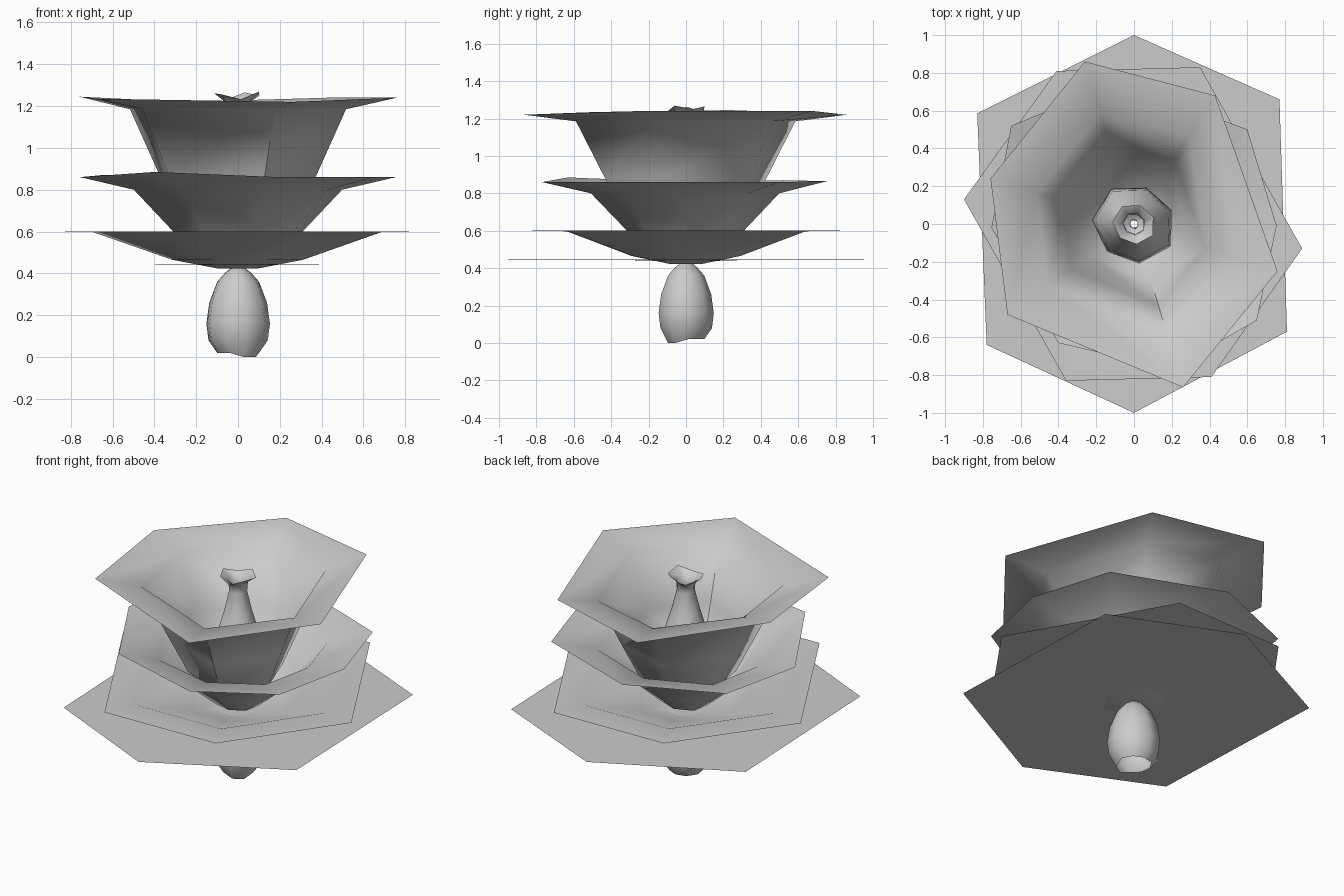
import bpy, bmesh, math

if "Cube" in bpy.data.objects:
    bpy.data.objects.remove(bpy.data.objects["Cube"])


def loft(name, rings, angle=40):
    """Skin quads between equal-length closed rings of points."""
    bm = bmesh.new()
    loops = [[bm.verts.new(p) for p in ring] for ring in rings]
    n = len(loops[0])
    for a, b in zip(loops, loops[1:]):
        for i in range(n):
            j = (i + 1) % n
            bm.faces.new((a[i], a[j], b[j], b[i]))
    me = bpy.data.meshes.new(name)
    bm.to_mesh(me)
    bm.free()
    ob = bpy.data.objects.new(name, me)
    bpy.context.collection.objects.link(ob)
    bpy.ops.object.select_all(action='DESELECT')
    bpy.context.view_layer.objects.active = ob
    ob.select_set(True)
    bpy.ops.object.shade_smooth_by_angle(angle=math.radians(angle))
    return ob


def petal_layer(name, rim, profile, angle=60):
    """Cup whose rings are scaled copies of its polygonal rim; profile = (scale, z)."""
    rings = [[(x * s, y * s, z) for x, y, _ in rim] for s, z in profile]
    return loft(name, rings + [rim], angle)


def turned(name, profile, sides, phase, wobble=0.0, angle=60):
    """Low-sided turned shape; profile = (radius, z)."""
    rings = []
    for r, z in profile:
        ring = []
        for i in range(sides):
            a = phase + math.tau * i / sides
            k = r * (1 + wobble * math.cos(2 * a + 1))
            ring.append((k * math.cos(a), k * math.sin(a), z))
        rings.append(ring)
    return rings


# Flat outermost layer
rim1 = [(0.77, 0.66, .445), (0, 1, .445), (-.83, .585, .445),
        (-.78, -.64, .445), (0, -1, .445), (.81, -.57, .445)]
petal_layer("petal_layer_bottom", rim1, [(.03, .435), (.3, .443)])

# Shallow dish layer with flat rim
rim2 = [(.89, -.13, .6), (.35, .83, .6), (-.41, .81, .6),
        (-.9, .13, .6), (-.36, -.83, .6), (.41, -.81, .6)]
petal_layer("petal_layer_dish", rim2, [(.03, .43), (.1, .422), (.35, .465), (.77, .597)])

# Middle cup layer
rim3 = [(.755, -.01, .86), (.6, .5, .86), (-.08, .755, .865), (-.65, .52, .87),
        (-.755, -.02, .86), (-.4, -.63, .885), (.2, -.77, .86), (.65, -.51, .86)]
petal_layer("petal_layer_middle", rim3, [(.03, .43), (.19, .46), (.41, .6), (.66, .8)])

# Deep top cup layer
rim4 = [(.76, -.25, 1.24), (.43, .68, 1.24), (-.26, .86, 1.22),
        (-.76, .24, 1.245), (-.67, -.48, 1.235), (.26, -.865, 1.22)]
petal_layer("petal_layer_top", rim4,
            [(.03, .44), (.15, .49), (.35, .64), (.5, .88), (.68, 1.185)])

# Central bottle-shaped pistil with a small flared, jagged lip
pistil = turned("pistil", [(.04, .45), (.15, .52), (.215, .64), (.2, .76), (.13, .9),
                           (.085, 1.04), (.055, 1.16), (.06, 1.22), (.11, 1.25)], 7, .35, .06)
pistil[-1] = [(x, y, z + .02 * math.sin(i * 2.3)) for i, (x, y, z) in enumerate(pistil[-1])]
loft("pistil", pistil, 60)

# Egg-shaped bulb underneath, open at the bottom with an uneven edge
bulb = turned("bulb", [(.1, .02), (.142, .08), (.152, .16), (.138, .26),
                       (.1, .36), (.06, .405), (.02, .435)], 9, .1, .03)
bulb[0] = [(x, y, .0 if i in (7, 8) else .02) for i, (x, y, z) in enumerate(bulb[0])]
loft("bulb", bulb, 60)
